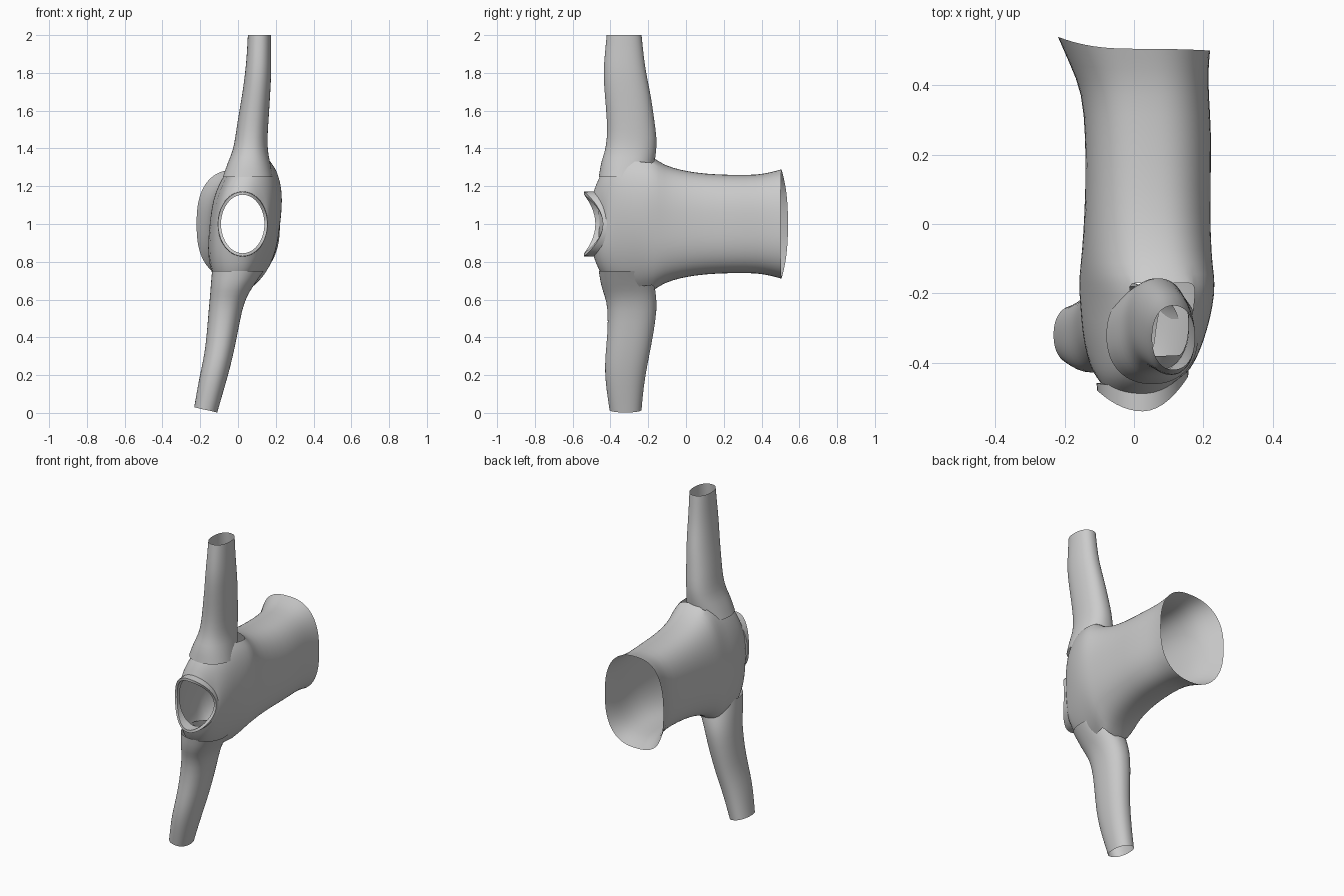
import bpy, math

if "Cube" in bpy.data.objects:
    bpy.data.objects.remove(bpy.data.objects["Cube"])

N = 40


def spow(v, p):
    return math.copysign(abs(v) ** p, v)


def angles():
    return [2 * math.pi * i / N for i in range(N)]


def loft(name, rings, keep=None, level=1, closed=False):
    """Skin a list of rings (each N points) into an open, smooth tube."""
    verts = [p for r in rings for p in r]
    faces = []
    count = len(rings) if closed else len(rings) - 1
    for j in range(count):
        k = (j + 1) % len(rings)
        for i in range(N):
            n = (i + 1) % N
            f = (j * N + i, j * N + n, k * N + n, k * N + i)
            c = [sum(verts[v][a] for v in f) / 4 for a in range(3)]
            if keep is None or keep(c):
                faces.append(f)
    used = sorted({v for f in faces for v in f})
    remap = {v: i for i, v in enumerate(used)}
    me = bpy.data.meshes.new(name)
    me.from_pydata([verts[v] for v in used], [], [[remap[v] for v in f] for f in faces])
    ob = bpy.data.objects.new(name, me)
    bpy.context.collection.objects.link(ob)
    if level:
        ob.modifiers.new("smooth", "SUBSURF").levels = level
        ob.modifiers["smooth"].render_levels = level
    for p in me.polygons:
        p.use_smooth = level > 0
    return ob


def torso_ring(y, x0, x1, half, shear, front, back, power=0.8):
    ring = []
    for a in angles():
        c, s = math.cos(a), math.sin(a)
        dz = half * spow(s, power)
        x = (x0 + x1) / 2 + (x1 - x0) / 2 * spow(c, power) + shear * dz
        dy = front * max(0, c) ** 2 + back * max(0, -c) ** 2
        ring.append((x, y + dy, 1 + dz))
    return ring


# Torso: y, x min, x max, half height, shear, front and back edge offsets
torso = [
    (0.505, -0.22, 0.22, 0.29, 0.0, -0.005, 0.035),
    (0.45, -0.185, 0.215, 0.275, 0.0, 0, 0.01),
    (0.38, -0.15, 0.215, 0.26, 0.0, 0, 0),
    (0.25, -0.14, 0.225, 0.26, 0.0, 0, 0),
    (0.1, -0.14, 0.22, 0.265, 0.02, 0, 0),
    (-0.03, -0.145, 0.22, 0.285, 0.05, 0, 0),
    (-0.12, -0.15, 0.222, 0.315, 0.09, 0, 0),
    (-0.17, -0.15, 0.225, 0.35, 0.13, 0, 0),
    (-0.24, -0.145, 0.218, 0.37, 0.15, 0, 0),
    (-0.31, -0.14, 0.20, 0.37, 0.15, 0, 0),
    (-0.38, -0.128, 0.18, 0.345, 0.14, 0.01, 0),
    (-0.43, -0.118, 0.165, 0.295, 0.11, 0.025, 0.01),
    (-0.465, -0.105, 0.155, 0.24, 0.06, 0.04, 0.02),
    (-0.49, -0.095, 0.145, 0.17, 0.0, 0.06, 0.03),
]
loft("sweater_body", [torso_ring(*r, 0.8 if r[0] > -0.2 else 0.95) for r in torso],
     keep=lambda c: not (-0.42 < c[1] < -0.18 and abs(c[2] - 1) > 0.33))


def sleeve(name, sections):
    rings = []
    for z, x0, x1, y0, y1, tilt in sections:
        rings.append([((x0 + x1) / 2 + (x1 - x0) / 2 * spow(math.cos(a), 0.9),
                       (y0 + y1) / 2 + (y1 - y0) / 2 * spow(math.sin(a), 0.9),
                       z + tilt * math.cos(a)) for a in angles()])
    loft(name, rings)


# Sleeves: z, x min, x max, y min, y max, tilt
sleeve("upper_sleeve", [
    (2.0, 0.052, 0.175, -0.42, -0.235, 0),
    (1.9, 0.047, 0.175, -0.43, -0.225, 0),
    (1.8, 0.038, 0.177, -0.438, -0.212, 0),
    (1.68, 0.022, 0.17, -0.43, -0.185, 0),
    (1.55, -0.002, 0.162, -0.418, -0.168, 0),
    (1.45, -0.015, 0.155, -0.418, -0.153, 0),
    (1.38, -0.03, 0.158, -0.43, -0.158, 0),
    (1.33, -0.053, 0.17, -0.45, -0.165, 0),
    (1.25, -0.08, 0.185, -0.462, -0.18, 0),
])
sleeve("lower_sleeve", [
    (0.016, -0.232, -0.11, -0.405, -0.235, -0.014),
    (0.1, -0.218, -0.085, -0.418, -0.228, -0.012),
    (0.2, -0.20, -0.055, -0.43, -0.215, -0.01),
    (0.3, -0.178, -0.028, -0.428, -0.195, -0.005),
    (0.42, -0.165, -0.002, -0.415, -0.172, 0),
    (0.55, -0.155, 0.022, -0.413, -0.153, 0),
    (0.62, -0.148, 0.048, -0.43, -0.158, 0),
    (0.67, -0.145, 0.08, -0.45, -0.165, 0),
    (0.75, -0.138, 0.135, -0.462, -0.18, 0),
])


# Collar: a thick band following the dipped neckline
def collar_ring(grow, lift):
    ring = []
    for a in angles():
        c, s = math.cos(a), math.sin(a)
        base = -0.49 + 0.065 * max(0, c) ** 2 + 0.025 * max(0, -c) ** 2
        rise = 0.015 + 0.035 * s * s
        ring.append((0.025 + (0.115 + grow) * c, base - rise * lift, 1 + (0.155 + grow) * s))
    return ring


collar = loft("collar", [collar_ring(0.018, -0.4), collar_ring(0.016, 1),
                         collar_ring(0.0, 1), collar_ring(0.0, -0.4)], level=0, closed=True)
bpy.context.view_layer.objects.active = collar
collar.select_set(True)
bpy.ops.object.shade_smooth_by_angle()
